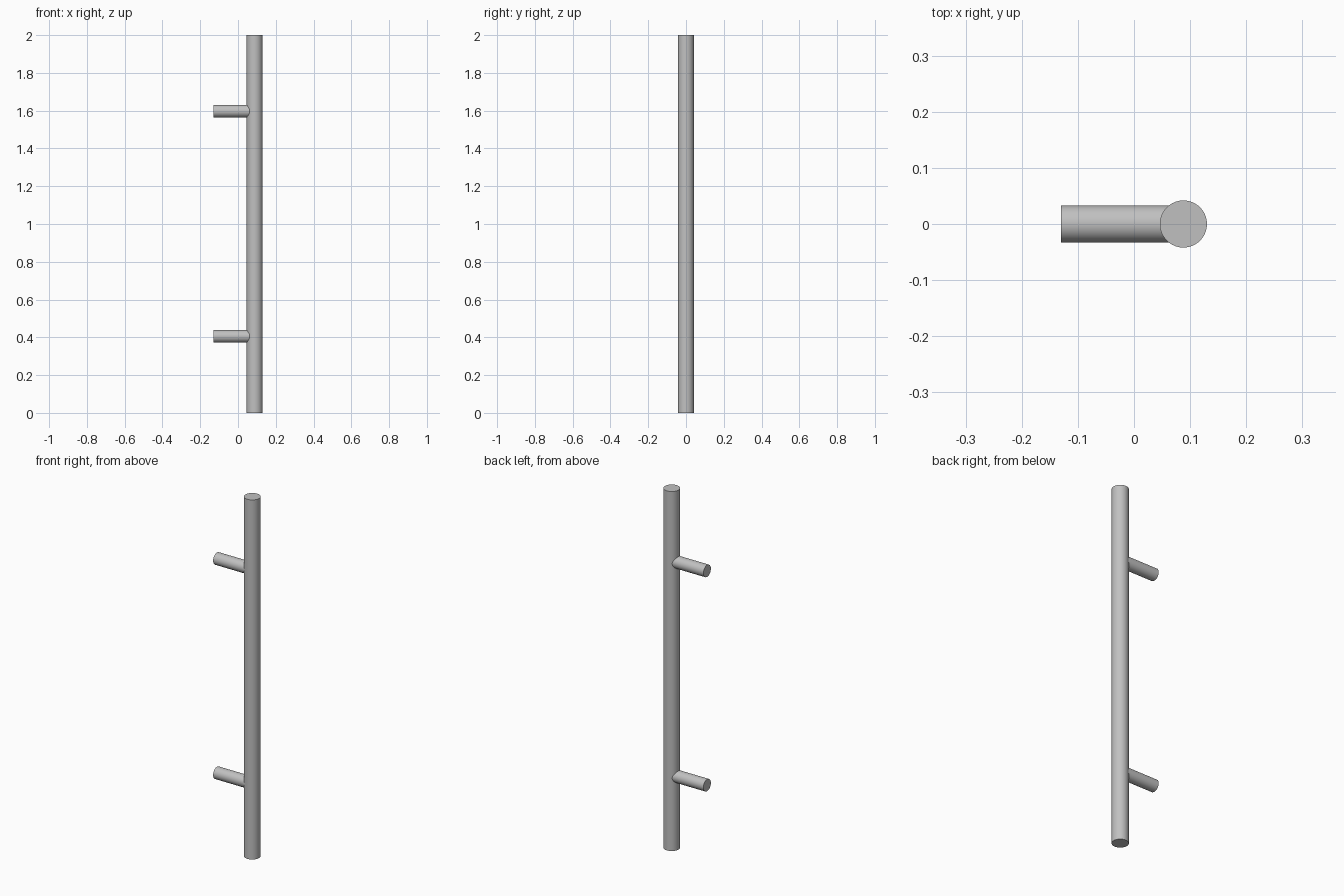
import bpy
import math

cube = bpy.data.objects.get("Cube")
if cube:
    bpy.data.objects.remove(cube, do_unlink=True)

BAR_X, BAR_RADIUS, HEIGHT = 0.088, 0.042, 2.0
POST_END, POST_RADIUS = -0.13, 0.033

# Brushed metal shared by all parts
metal = bpy.data.materials.new("brushed_steel")
metal.use_nodes = True
colour = (0.53, 0.53, 0.53, 1)
metal.diffuse_color = colour
metal.node_tree.nodes["Principled BSDF"].inputs["Base Color"].default_value = colour


def rod(name, radius, length, location, tilt=0):
    bpy.ops.mesh.primitive_cylinder_add(
        vertices=64, radius=radius, depth=length,
        location=location, rotation=(0, tilt, 0))
    obj = bpy.context.object
    obj.name = name
    obj.data.materials.append(metal)
    bpy.ops.object.shade_smooth_by_angle(angle=math.radians(30))
    return obj


# Upright grip bar
rod("grip_bar", BAR_RADIUS, HEIGHT, (BAR_X, 0, HEIGHT / 2))

# Mounting posts, running from the wall end into the bar
for name, z in (("lower_post", 0.405), ("upper_post", 1.597)):
    rod(name, POST_RADIUS, BAR_X - POST_END,
        ((BAR_X + POST_END) / 2, 0, z), math.pi / 2)
